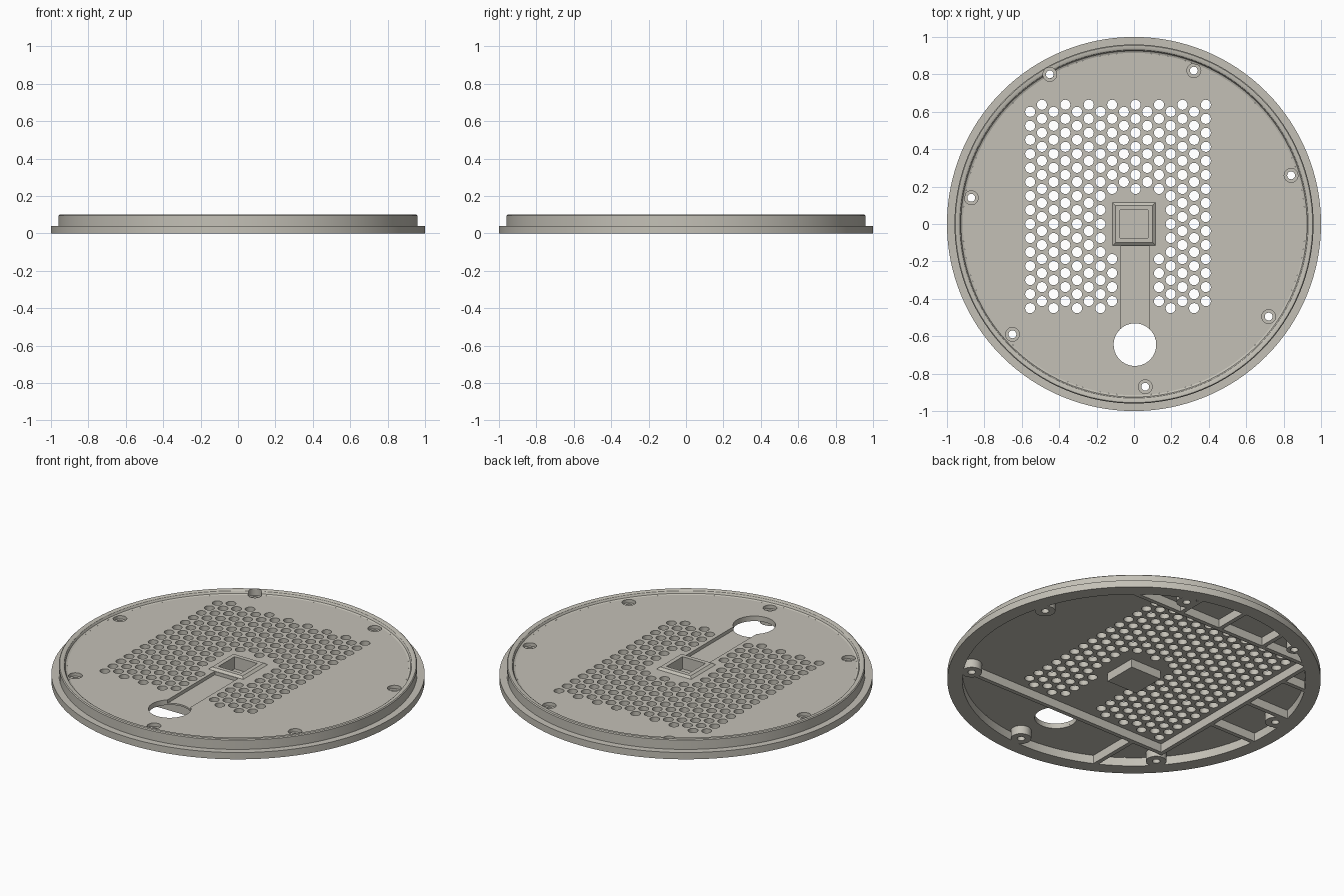
import bpy, bmesh, math
from mathutils import Matrix

if "Cube" in bpy.data.objects:
    bpy.data.objects.remove(bpy.data.objects["Cube"])

mat = bpy.data.materials.new("warm_grey")
mat.diffuse_color = (0.55, 0.53, 0.47, 1)
mat.use_nodes = True
mat.node_tree.nodes["Principled BSDF"].inputs["Base Color"].default_value = mat.diffuse_color
parts = []


def make(name, bm):
    bmesh.ops.remove_doubles(bm, verts=bm.verts, dist=1e-5)
    bmesh.ops.recalc_face_normals(bm, faces=bm.faces)
    me = bpy.data.meshes.new(name)
    bm.to_mesh(me)
    bm.free()
    me.materials.append(mat)
    ob = bpy.data.objects.new(name, me)
    bpy.context.collection.objects.link(ob)
    parts.append(ob)
    return ob


def circle(x, y, r, n=20, a0=0.0, sweep=2 * math.pi, ends=0):
    return [(x + r * math.cos(a0 + sweep * i / n), y + r * math.sin(a0 + sweep * i / n))
            for i in range(n + ends)]


def square(s):
    return [(-s, -s), (s, -s), (s, s), (-s, s)]


def plate(name, loops, z0, z1):
    """Filled outline with holes, extruded from z0 to z1."""
    cu = bpy.data.curves.new(name, 'CURVE')
    cu.dimensions, cu.fill_mode, cu.extrude = '2D', 'BOTH', (z1 - z0) / 2
    for pts in loops:
        sp = cu.splines.new('POLY')
        sp.points.add(len(pts) - 1)
        for p, (x, y) in zip(sp.points, pts):
            p.co = (x, y, 0, 1)
        sp.use_cyclic_u = True
    ob = bpy.data.objects.new(name, cu)
    bpy.context.collection.objects.link(ob)
    deps = bpy.context.evaluated_depsgraph_get()
    me = bpy.data.meshes.new_from_object(ob.evaluated_get(deps))
    bm = bmesh.new()
    bm.from_mesh(me)
    bmesh.ops.translate(bm, verts=bm.verts, vec=(0, 0, (z0 + z1) / 2))
    bpy.data.objects.remove(ob)
    bpy.data.meshes.remove(me)
    return make(name, bm)


def lathe(name, profile, steps, turn=0.0):
    bm = bmesh.new()
    vs = [bm.verts.new((r * math.cos(turn), r * math.sin(turn), z)) for r, z in profile]
    es = [bm.edges.new(p) for p in zip(vs, vs[1:])]
    bmesh.ops.spin(bm, geom=vs + es, cent=(0, 0, 0), axis=(0, 0, 1), angle=2 * math.pi, steps=steps)
    return make(name, bm)


def box(bm, x0, x1, y0, y1, z0, z1):
    m = Matrix.Translation(((x0 + x1) / 2, (y0 + y1) / 2, (z0 + z1) / 2))
    bmesh.ops.create_cube(bm, size=1, matrix=m @ Matrix.Diagonal((x1 - x0, y1 - y0, z1 - z0, 1)))


edge_screw = (-.45, .80)
screws = [(.32, .82), (.84, .26), (.72, -.495), (.06, -.87), (-.65, -.59), (-.87, .14)]
R_IN = .915


def floor_outline(notch):
    """Circle with a round bite where the outermost screw sits."""
    d, mid = math.hypot(*edge_screw), math.atan2(edge_screw[1], edge_screw[0])
    half = math.asin(notch / d)
    offs = [2 * math.pi * i / 128 for i in range(-64, 64)]
    offs = [a for a in offs if abs(a) > half * 1.05]
    offs += [half * math.sin(math.pi / 2 * i / 10) for i in range(-10, 11)]
    pts = []
    for a in sorted(offs):
        r, inside = R_IN, notch ** 2 - (d * math.sin(a)) ** 2
        if abs(a) < half * 1.001:
            r = min(r, d * math.cos(a) - math.sqrt(max(inside, 0)))
        pts.append((r * math.cos(mid + a), r * math.sin(mid + a)))
    return pts


# Vent holes in a staggered grid, leaving room for socket and channel
vents = []
for k in range(16):
    for j in range(15):
        x, y = -.555 + k * .0626, (.6375 if k % 2 else .60) - j * .075
        blocked = 7 <= k <= 11 and y < .17
        if not blocked or (k in (7, 11) and y < -.15):
            vents.append(circle(x, y, .027))

# Cable hole, and the keyhole outline of the channel leading to it
CX, CY, CR = .005, -.645, .114
a_right, a_left = math.acos(.079 / CR), math.pi - math.acos(.075 / CR)
keyhole = [(-.07, -.117), (.084, -.117)]
keyhole += circle(CX, CY, CR, 40, a_right, a_left - 2 * math.pi - a_right, 1)

# Two floor layers
plate("floor_lower", [floor_outline(.021), square(.075), circle(CX, CY, CR, 48)] + vents
      + [circle(x, y, .021) for x, y in screws], .05, .06)
plate("floor_upper", [floor_outline(.037), square(.075), keyhole] + vents
      + [circle(x, y, .037, 32) for x, y in screws], .06, .08)

# Flange and raised rim, bitten by the outermost screw recess
rim = lathe("rim", [(R_IN, .05), (.92, .05), (.92, 0), (1, 0), (1, .04), (.96, .04), (.96, .095),
                    (.955, .10), (.938, .10), (.931, .096), (.925, .084), (R_IN, .08), (R_IN, .05)], 128)
bm = bmesh.new()
for r, z0, z1 in [(.037, .06, .2), (.021, -.1, .1)]:
    bmesh.ops.create_cone(bm, cap_ends=True, segments=32, radius1=r, radius2=r, depth=z1 - z0,
                          matrix=Matrix.Translation((*edge_screw, (z0 + z1) / 2)))
    cutter = make("cutter", bm)
    parts.remove(cutter)
    mod = rim.modifiers.new("bite", 'BOOLEAN')
    mod.operation, mod.solver, mod.object = 'DIFFERENCE', 'EXACT', cutter
    bpy.context.view_layer.objects.active = rim
    bpy.ops.object.modifier_apply(modifier=mod.name)
    bpy.data.objects.remove(cutter)
    bm = bmesh.new()
bm.free()

# Screw bosses under the floor
for x, y in screws + [edge_screw]:
    r = .042 if (x, y) == edge_screw else .055
    plate("screw_boss", [circle(x, y, r, 32), circle(x, y, .021)], 0, .05)

# Underside ribs, ending inside the rim
T = .0125
bm = bmesh.new()
for y, x0, x1 in [(-.51, -.62, .68), (.71, -.62, 1), (-.1, -1, -.62), (.2, -1, -.62), (.5, -1, -.62)]:
    lim = math.sqrt(.94 ** 2 - y * y)
    box(bm, max(x0 - T, -lim), min(x1 + T, lim), y - T, y + T, 0, .05)
for x, y0, y1 in [(-.62, -.51, .71), (-.42, -1, -.51), (-.3, .71, 1), (0, .71, 1), (.27, .71, 1)]:
    lim = math.sqrt(.94 ** 2 - x * x)
    box(bm, x - T, x + T, max(y0, -lim), min(y1, lim), 0, .05)
make("ribs", bm)

# Centre socket: hanging block, its closed bottom, and a raised bevelled frame
plate("socket_wall", [square(.1), square(.075)], .02, .05)
bm = bmesh.new()
box(bm, -.1, .1, -.1, .1, 0, .02)
make("socket_bottom", bm)
s = 2 ** .5
lathe("socket_frame", [(.075 * s, .08), (.075 * s, .092), (.1 * s, .092), (.114 * s, .08), (.075 * s, .08)],
      4, math.pi / 4)

bpy.ops.object.select_all(action='DESELECT')
for ob in parts:
    ob.select_set(True)
bpy.context.view_layer.objects.active = rim
bpy.ops.object.shade_smooth_by_angle(angle=math.radians(30))
